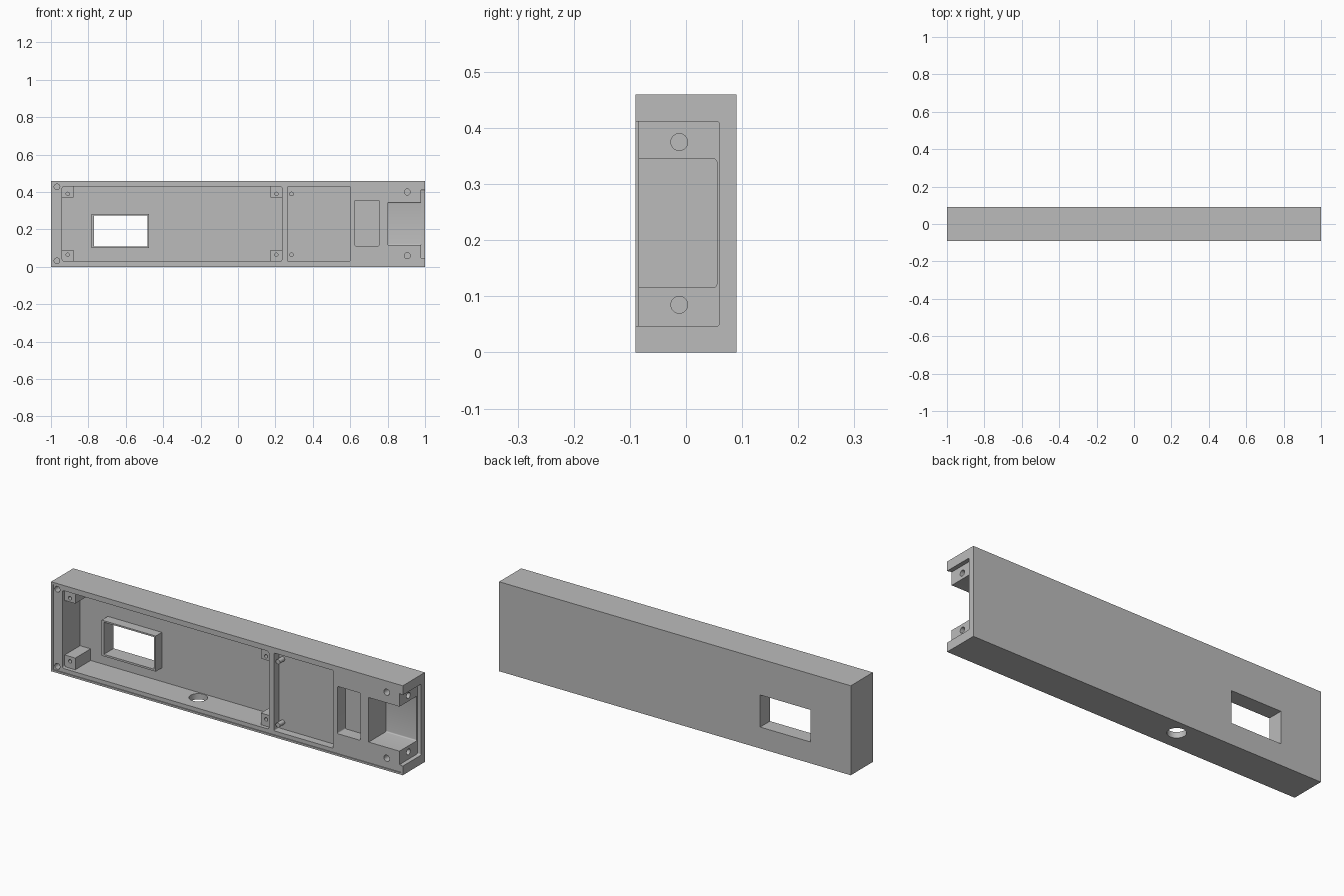
import bpy, bmesh
from mathutils import Matrix, Vector

cube = bpy.data.objects.get("Cube")
if cube:
    bpy.data.objects.remove(cube, do_unlink=True)

grey = bpy.data.materials.new("housing grey")
grey.use_nodes = True
COLOUR = (0.5, 0.5, 0.5, 1)
grey.diffuse_color = COLOUR
grey.node_tree.nodes["Principled BSDF"].inputs["Base Color"].default_value = COLOUR

FRONT, FLOOR, BACK = -0.09, 0.06, 0.09
HEIGHT, MID = 0.46, 0.23
FACE = FRONT + 0.005          # recessed seat for the lid
OUT = FRONT - 0.02            # clear of the front


def finish(name, bm):
    mesh = bpy.data.meshes.new(name)
    bm.to_mesh(mesh)
    bm.free()
    mesh.materials.append(grey)
    ob = bpy.data.objects.new(name, mesh)
    bpy.context.collection.objects.link(ob)
    return ob


def box(name, x, y, z, radius=0, axis=1):
    """Box between (min, max) pairs, edges along the axis optionally rounded."""
    bm = bmesh.new()
    size = [b - a for a, b in (x, y, z)]
    mid = Vector([(a + b) / 2 for a, b in (x, y, z)])
    bmesh.ops.create_cube(bm, size=1, matrix=Matrix.Translation(mid) @ Matrix.Diagonal((*size, 1)))
    if radius:
        edges = [e for e in bm.edges
                 if abs((e.verts[0].co - e.verts[1].co).normalized()[axis]) > 0.9]
        bmesh.ops.bevel(bm, geom=edges, offset=radius, segments=4, profile=0.5, affect='EDGES')
    return finish(name, bm)


def rod(name, centre, radius, length, axis):
    bm = bmesh.new()
    turn = Vector((0, 0, 1)).rotation_difference(Vector(axis)).to_matrix().to_4x4()
    bmesh.ops.create_cone(bm, cap_ends=True, segments=32, radius1=radius, radius2=radius,
                          depth=length, matrix=Matrix.Translation(centre) @ turn)
    return finish(name, bm)


def combine(target, part, operation):
    """Apply a boolean and discard the helper part."""
    mod = target.modifiers.new("shape", 'BOOLEAN')
    mod.operation, mod.object, mod.solver = operation, part, 'EXACT'
    graph = bpy.context.evaluated_depsgraph_get()
    mesh = bpy.data.meshes.new_from_object(target.evaluated_get(graph))
    target.modifiers.clear()
    target.data = mesh
    bpy.data.objects.remove(part, do_unlink=True)


def cut(part):
    combine(housing, part, 'DIFFERENCE')


def add(part):
    combine(housing, part, 'UNION')


housing = box("housing", (-1, 1), (FRONT, BACK), (0, HEIGHT))

# Lid seat and front pockets
cut(box("lid_seat", (-0.99, 0.99), (OUT, FACE), (0.01, HEIGHT - 0.01)))
cut(box("main_cavity", (-0.94, 0.235), (OUT, FLOOR), (0.03, 0.43), 0.01))
cut(box("side_cavity", (0.265, 0.6), (OUT, -0.045), (0.03, 0.43), 0.005))
cut(box("small_pocket", (0.625, 0.755), (OUT, -0.02), (0.112, 0.355), 0.006))

# Open end with its stepped recess
cut(box("end_pocket", (0.803, 1.1), (OUT, 0.055), (0.116, 0.345), 0.006, 0))
cut(box("end_recess", (0.978, 1.1), (OUT, FLOOR), (0.047, 0.412), 0.006, 0))

# Corner posts in the main cavity
POST_Z = (0.065, 0.39)
for x0, x1, hole_x in ((-0.95, -0.88, -0.91), (0.175, 0.245, 0.205)):
    for z0, z1 in ((0.02, 0.09), (0.37, 0.44)):
        add(box("corner_post", (x0, x1), (-0.065, FLOOR + 0.01), (z0, z1)))
    for z in POST_Z:
        cut(rod("post_hole", (hole_x, -0.06, z), 0.009, 0.1, (0, 1, 0)))

# Pegs in the side cavity
for z in POST_Z:
    add(rod("peg", (0.286, -0.06, z), 0.012, 0.05, (0, 1, 0)))

# Window with a raised inner frame
add(box("window_frame", (-0.782, -0.475), (0.01, FLOOR + 0.01), (0.1, 0.283)))
cut(box("window", (-0.77, -0.485), (-0.02, BACK + 0.02), (0.11, 0.275)))

# Round opening through the underside
cut(rod("cable_hole", (-0.235, 0.013, 0), 0.044, 0.1, (0, 0, 1)))

# Screw holes in the front face and the open end
for side in (-1, 1):
    cut(rod("corner_screw_hole", (-0.968, FACE, MID + side * 0.198), 0.015, 0.12, (0, 1, 0)))
    cut(rod("front_screw_hole", (0.905, FACE, MID + side * 0.17), 0.016, 0.12, (0, 1, 0)))
    cut(rod("end_screw_hole", (0.978, -0.012, MID + side * 0.145), 0.015, 0.1, (1, 0, 0)))

# Smooth the round walls only
bpy.ops.object.select_all(action='DESELECT')
housing.select_set(True)
bpy.context.view_layer.objects.active = housing
bpy.ops.object.shade_smooth_by_angle()
